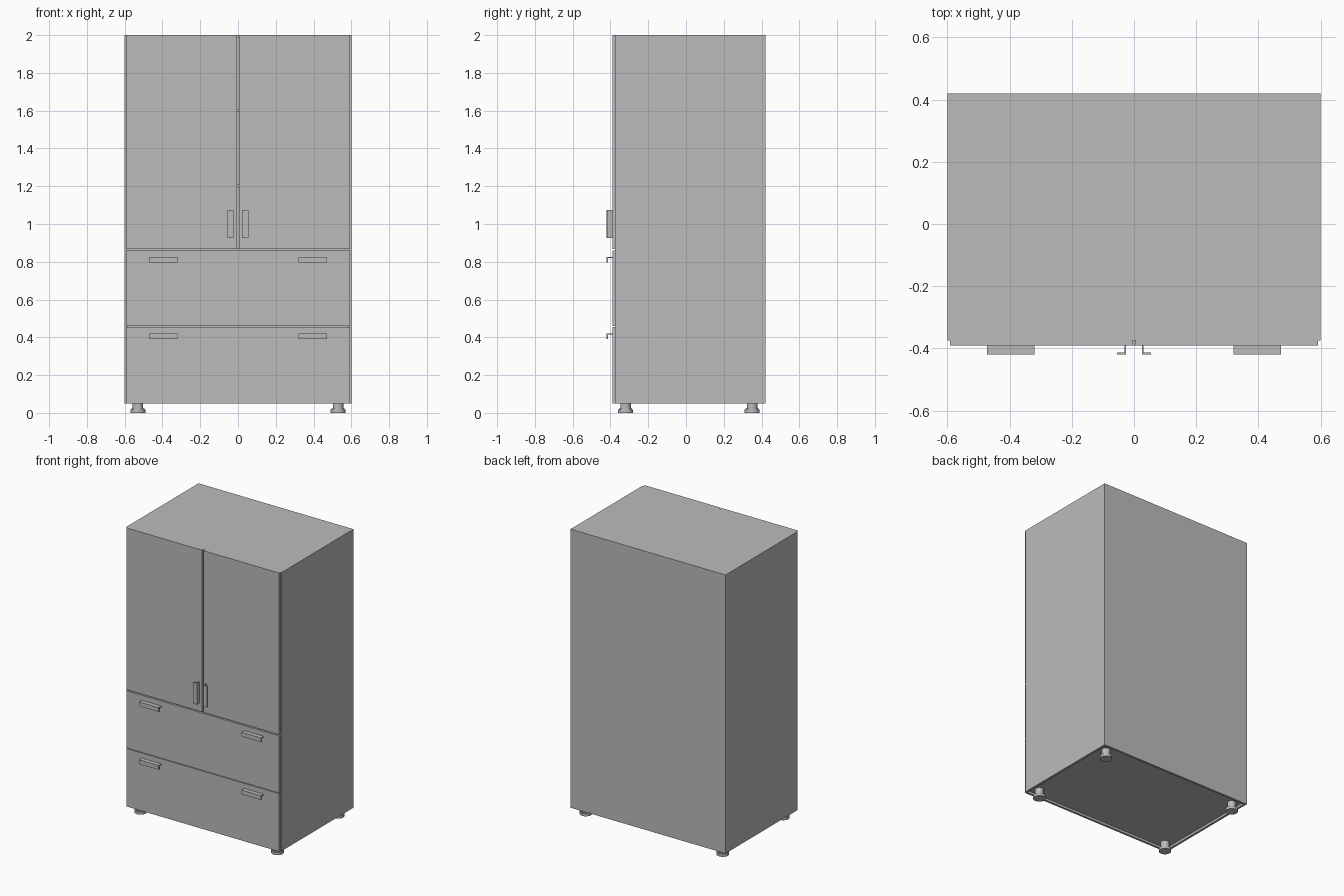
import bpy
import bmesh
from mathutils import Matrix, Vector

cube = bpy.data.objects.get("Cube")
if cube:
    bpy.data.objects.remove(cube, do_unlink=True)

grey = bpy.data.materials.new("light grey")
grey.use_nodes = True
COLOUR = (0.5, 0.5, 0.5, 1)
grey.diffuse_color = COLOUR
grey.node_tree.nodes["Principled BSDF"].inputs["Base Color"].default_value = COLOUR


def finish(name, bm):
    mesh = bpy.data.meshes.new(name)
    bm.to_mesh(mesh)
    bm.free()
    mesh.materials.append(grey)
    obj = bpy.data.objects.new(name, mesh)
    bpy.context.collection.objects.link(obj)
    return obj


def add_box(bm, x, y, z):
    """Add a box given its (min, max) range on each axis."""
    size = Vector((x[1] - x[0], y[1] - y[0], z[1] - z[0]))
    mid = Vector((sum(x), sum(y), sum(z))) / 2
    bmesh.ops.create_cube(bm, size=1, matrix=Matrix.Translation(mid) @ Matrix.Diagonal(size).to_4x4())


def boxes(name, *ranges):
    bm = bmesh.new()
    for r in ranges:
        add_box(bm, *r)
    finish(name, bm)


def span(a, b, side):
    """Range a..b mirrored to the given side of x = 0."""
    return tuple(sorted((a * side, b * side)))


W, FRONT, BACK, BASE, TOP, T = 0.6, -0.375, 0.42, 0.05, 2.0, 0.016
FACE = FRONT - 0.015
TIP = -0.42
INNER = (-W + T, W - T)
DEPTH = (FRONT, BACK - T)
SIDES = (("left", 1), ("right", -1))

# Carcass
boxes("top_panel", ((-W, W), (FRONT, BACK), (TOP - T, TOP)))
boxes("back_panel", ((-W, W), (BACK - T, BACK), (BASE, TOP - T)))
boxes("bottom_panel", (INNER, DEPTH, (BASE + T, BASE + 2 * T)))
for label, s in SIDES:
    boxes(label + "_side_panel", (span(W - T, W, s), DEPTH, (BASE, TOP - T)))
for name, z in (("drawer_divider", 0.864), ("lower_shelf", 1.2), ("upper_shelf", 1.6)):
    boxes(name, (INNER, DEPTH, (z - T / 2, z + T / 2)))

# Drawer fronts with angled pulls
for name, low, high in (("lower", BASE, 0.455), ("upper", 0.46, 0.86)):
    boxes(name + "_drawer_front", ((-0.592, 0.592), (FACE, FRONT), (low, high)))
    pull = high - 0.035
    for label, s in SIDES:
        x = span(0.32, 0.472, s)
        boxes(f"{name}_drawer_{label}_handle",
              (x, (TIP, FACE), (pull - 0.006, pull)),
              (x, (TIP, TIP + 0.006), (pull - 0.03, pull - 0.006)))

# Doors with upright angled handles
for label, s in SIDES:
    boxes(label + "_door", (span(0.005, 0.592, s), (FACE, FRONT), (0.868, TOP)))
    z = (0.925, 1.075)
    boxes(label + "_door_handle",
          (span(0.025, 0.031, s), (TIP, FACE), z),
          (span(0.031, 0.055, s), (TIP, TIP + 0.006), z))

# Round feet turned from stacked discs
for label, s in SIDES:
    for end, y in (("front", -0.32), ("back", 0.35)):
        bm = bmesh.new()
        for r, low, high in ((0.04, 0, 0.018), (0.034, 0.018, 0.024), (0.028, 0.024, BASE + T)):
            bmesh.ops.create_cone(bm, cap_ends=True, segments=32, radius1=r, radius2=r, depth=high - low,
                                  matrix=Matrix.Translation((0.53 * s, y, (low + high) / 2)))
        foot = finish(f"{end}_{label}_foot", bm)
        bpy.ops.object.select_all(action='DESELECT')
        foot.select_set(True)
        bpy.context.view_layer.objects.active = foot
        bpy.ops.object.shade_smooth_by_angle()
